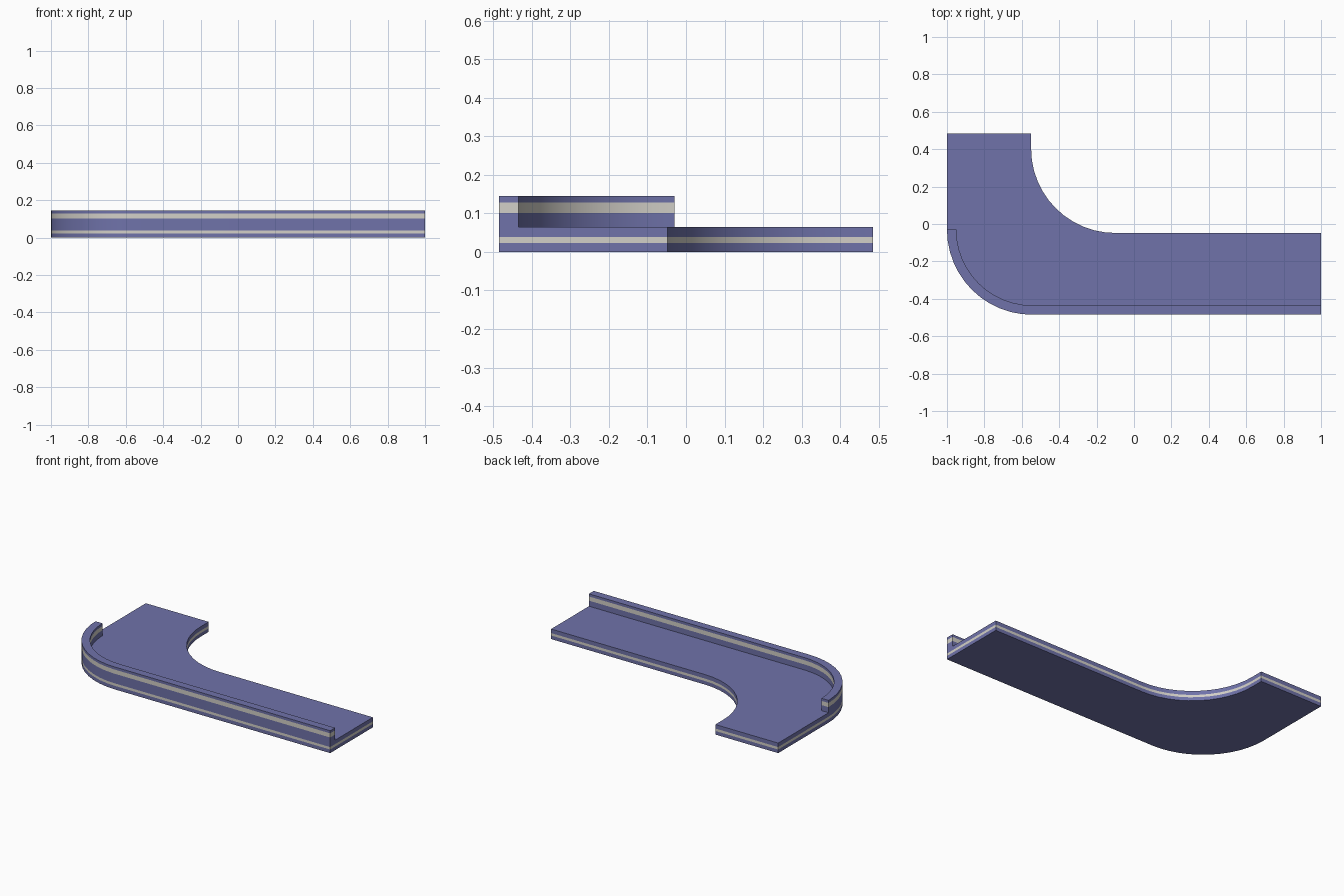
import bpy, bmesh
from math import cos, sin, radians

cube = bpy.data.objects.get("Cube")
if cube:
    bpy.data.objects.remove(cube)


def make_material(name, color):
    mat = bpy.data.materials.new(name)
    mat.use_nodes = True
    mat.diffuse_color = color
    mat.node_tree.nodes["Principled BSDF"].inputs["Base Color"].default_value = color
    return mat


BLUE = make_material("slate blue", (0.16, 0.17, 0.40, 1))
CREAM = make_material("pale grey stripe", (0.65, 0.63, 0.58, 1))


def arc(cx, cy, r, start, end, steps=12):
    angles = [radians(start + (end - start) * i / steps) for i in range(steps + 1)]
    return [(cx + r * cos(a), cy + r * sin(a)) for a in angles]


def striped_slab(name, outline, levels):
    """Extrude a counter-clockwise outline through the levels; the middle band is the stripe."""
    bm = bmesh.new()
    rings = [[bm.verts.new((x, y, z)) for x, y in outline] for z in levels]
    n = len(outline)
    for band, (low, high) in enumerate(zip(rings, rings[1:])):
        for i in range(n):
            j = (i + 1) % n
            face = bm.faces.new((low[i], low[j], high[j], high[i]))
            face.material_index = 1 if band == 1 else 0
    bm.faces.new(rings[0][::-1])
    bm.faces.new(rings[-1])
    mesh = bpy.data.meshes.new(name)
    bm.to_mesh(mesh)
    bm.free()
    mesh.materials.append(BLUE)
    mesh.materials.append(CREAM)
    obj = bpy.data.objects.new(name, mesh)
    bpy.context.collection.objects.link(obj)
    bpy.ops.object.select_all(action="DESELECT")
    bpy.context.view_layer.objects.active = obj
    obj.select_set(True)
    bpy.ops.object.shade_smooth_by_angle(angle=radians(30))


# Shared corner layout
CX, CY, R, WALL = -0.545, -0.03, 0.455, 0.05
FRONT, BACK, INNER = -0.485, 0.485, -0.048

# Floor: an L with a rounded outer corner and a rounded inner corner
floor = arc(CX, CY, R, 180, 270) + [(1, FRONT), (1, INNER)]
floor += arc(-0.1, INNER + 0.45, 0.45, 270, 180)
floor += [(-0.55, BACK), (-1, BACK)]
striped_slab("floor_base", floor, (0, 0.023, 0.039, 0.065))

# Raised curb along the front edge and around the outer corner
curb = arc(CX, CY, R, 180, 270) + [(1, FRONT), (1, FRONT + WALL)]
curb += arc(CX, CY, R - WALL, 270, 180)
striped_slab("raised_curb", curb, (0.065, 0.101, 0.128, 0.145))
